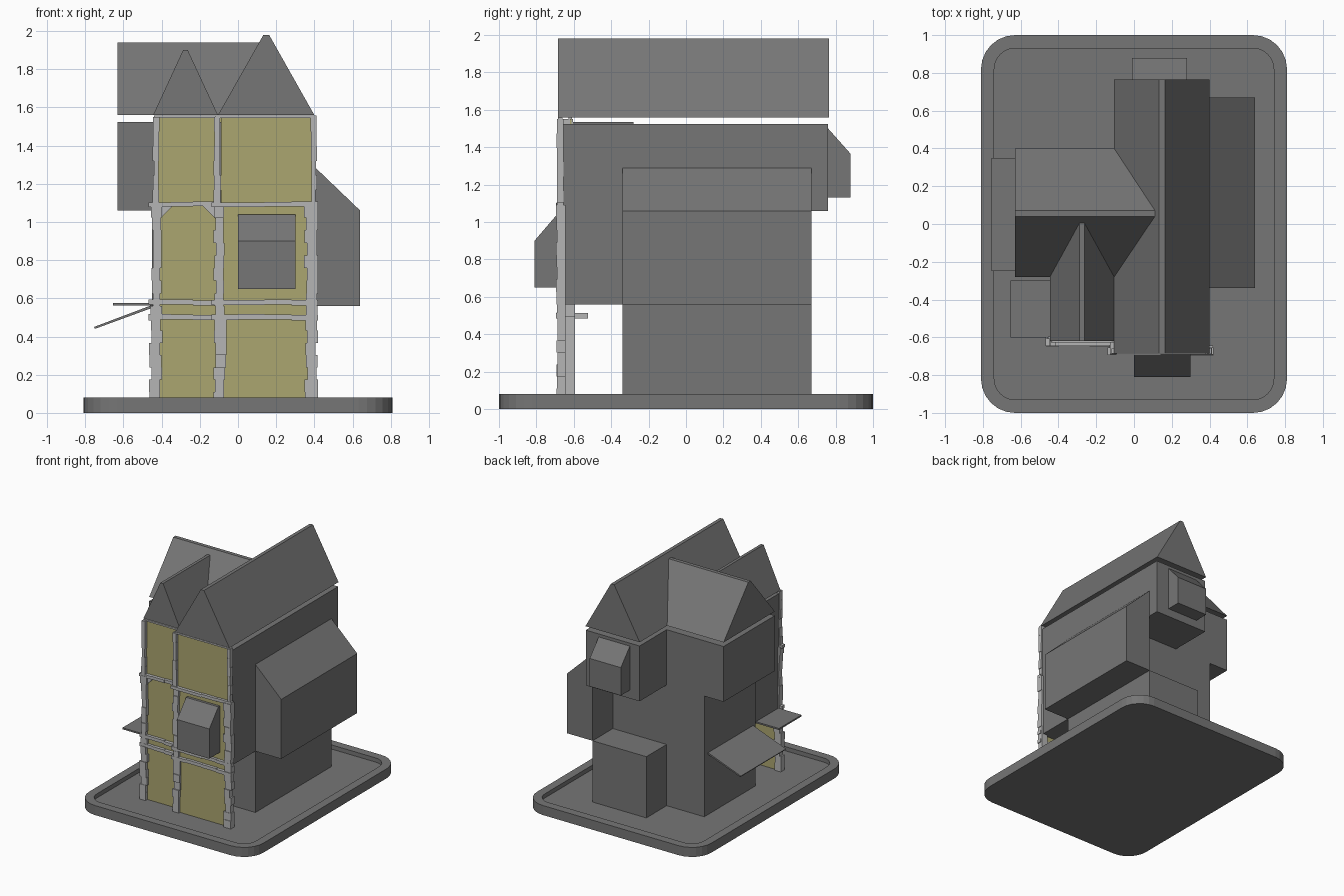
import bpy, bmesh, math, random
from mathutils import Vector

if "Cube" in bpy.data.objects:
    bpy.data.objects.remove(bpy.data.objects["Cube"])

random.seed(4)

def material(name, rgb):
    m = bpy.data.materials.new(name)
    m.diffuse_color = (*rgb, 1)
    m.use_nodes = True
    m.node_tree.nodes["Principled BSDF"].inputs["Base Color"].default_value = m.diffuse_color
    return m

GREY = material("dark grey", (0.18, 0.18, 0.18))
STONE = material("light grey", (0.46, 0.46, 0.46))
PLASTER = material("ochre plaster", (0.41, 0.38, 0.16))

def finish(name, bm, mat):
    bmesh.ops.recalc_face_normals(bm, faces=bm.faces)
    me = bpy.data.meshes.new(name)
    bm.to_mesh(me)
    bm.free()
    me.materials.append(mat)
    ob = bpy.data.objects.new(name, me)
    bpy.context.collection.objects.link(ob)
    return ob

def add_box(bm, x0, x1, y0, y1, z0, z1):
    vs = bmesh.ops.create_cube(bm, size=1)["verts"]
    for v in vs:
        v.co = Vector(((x0 + x1) / 2 + v.co.x * (x1 - x0),
                       (y0 + y1) / 2 + v.co.y * (y1 - y0),
                       (z0 + z1) / 2 + v.co.z * (z1 - z0)))

def box(name, dims, mat=GREY):
    bm = bmesh.new()
    add_box(bm, *dims)
    return finish(name, bm, mat)

def prism(name, pts, axis, a, b, mat=GREY):
    """Extrude a profile (horizontal, z) along x or y from a to b."""
    bm = bmesh.new()
    def co(p, t):
        return (t, p[0], p[1]) if axis == "x" else (p[0], t, p[1])
    rings = [[bm.verts.new(co(p, t)) for p in pts] for t in (a, b)]
    bm.faces.new(rings[0])
    bm.faces.new(rings[1][::-1])
    n = len(pts)
    for i in range(n):
        j = (i + 1) % n
        bm.faces.new((rings[0][i], rings[0][j], rings[1][j], rings[1][i]))
    return finish(name, bm, mat)

# Base tray with rounded corners, rim and sunken floor
def outline(bm, hx, hy, r, z, n=6):
    out = []
    for q, (sx, sy) in enumerate(((1, 1), (-1, 1), (-1, -1), (1, -1))):
        for i in range(n + 1):
            t = math.pi / 2 * (q + i / n)
            out.append(bm.verts.new((sx * (hx - r) + r * math.cos(t),
                                     sy * (hy - r) + r * math.sin(t), z)))
    return out

bm = bmesh.new()
loops = [outline(bm, 0.81, 1.0, 0.18, 0), outline(bm, 0.81, 1.0, 0.18, 0.08),
         outline(bm, 0.74, 0.93, 0.11, 0.08), outline(bm, 0.74, 0.93, 0.11, 0.045)]
bm.faces.new(loops[0][::-1])
bm.faces.new(loops[3])
for lo, hi in zip(loops, loops[1:]):
    for i in range(len(lo)):
        j = (i + 1) % len(lo)
        bm.faces.new((lo[i], lo[j], hi[j], hi[i]))
finish("base_tray", bm, GREY)

# Wall volumes, storey by storey
box("ground_floor_right", (-0.10, 0.40, -0.34, 0.67, 0.045, 0.56))
box("ground_floor_left", (-0.45, -0.10, -0.28, 0.40, 0.045, 0.56))
box("middle_floor_right", (-0.10, 0.40, -0.66, 0.40, 0.56, 1.06))
box("middle_floor_left", (-0.45, -0.10, -0.28, 0.40, 0.56, 1.06))
box("middle_floor_front_wing", (-0.44, -0.10, -0.61, -0.28, 0.56, 1.06))
box("top_floor_right", (-0.10, 0.40, -0.66, 0.76, 1.06, 1.525))
box("top_floor_left", (-0.63, -0.10, -0.28, 0.40, 1.06, 1.525))
box("top_floor_front_wing", (-0.44, -0.10, -0.61, -0.28, 1.06, 1.535))

# Bays with sloping tops
prism("side_bay", [(0.40, 0.56), (0.64, 0.56), (0.64, 1.06), (0.40, 1.29)], "y", -0.34, 0.67)
prism("front_bay", [(-0.66, 0.65), (-0.81, 0.65), (-0.81, 0.90), (-0.69, 1.04), (-0.66, 1.04)],
      "x", 0.0, 0.30)
prism("back_bay", [(0.76, 1.13), (0.88, 1.13), (0.88, 1.365), (0.76, 1.50)], "x", -0.01, 0.28)

# Roofs, with narrow flat ridges
def roof(name, e0, e1, r0, r1, top, axis, a, b):
    prism(name, [(e0, 1.56), (e1, 1.56), (r1, top), (r0, top)], axis, a, b)

roof("main_roof", -0.105, 0.40, 0.133, 0.163, 1.98, "y", -0.685, 0.765)
roof("left_roof", -0.28, 0.40, 0.04, 0.072, 1.94, "x", -0.63, 0.11)
roof("front_wing_roof", -0.445, -0.105, -0.288, -0.263, 1.90, "y", -0.62, 0.01)

# Side balcony slab and sloping awning
box("balcony_slab", (-0.655, -0.40, -0.60, -0.30, 0.562, 0.575))
prism("side_awning", [(-0.755, 0.45), (-0.45, 0.565), (-0.45, 0.55), (-0.75, 0.44)],
      "y", -0.25, 0.35)

# Plaster front panels
box("plaster_right", (-0.09, 0.39, -0.668, -0.661, 0.045, 1.55), PLASTER)
box("plaster_left", (-0.43, -0.09, -0.619, -0.612, 0.045, 1.55), PLASTER)

# Rough stone posts: stacked blocks of uneven width, slimmer higher up
def post(name, edges, y0, y1):
    bm = bmesh.new()
    for (z0, z1, n), (x0, x1) in zip(((0.045, 0.56, 8), (0.56, 1.09, 8), (1.09, 1.55, 6)), edges):
        h = (z1 - z0) / n
        j = 0.008 if z0 < 1 else 0.004
        for i in range(n):
            add_box(bm, x0 + random.uniform(-j, j), x1 + random.uniform(-j, j),
                    y0 + random.uniform(-j, j) * 0.6, y1 + (0.012 if z0 < 1 else 0),
                    z0 + i * h, z0 + (i + 1) * h)
    finish(name, bm, STONE)

post("left_post", [(-0.46, -0.402), (-0.452, -0.402), (-0.445, -0.415)], -0.645, -0.608)
post("middle_post", [(-0.122, -0.068), (-0.122, -0.07), (-0.125, -0.093)], -0.688, -0.605)
post("right_post", [(0.355, 0.412), (0.353, 0.412), (0.383, 0.41)], -0.69, -0.655)

# Horizontal beams made of short uneven lengths
def beam(name, x0, x1, y0, y1, z0, z1, n):
    bm = bmesh.new()
    w = (x1 - x0) / n
    for i in range(n):
        d = random.uniform(-0.003, 0.003)
        add_box(bm, x0 + i * w, x0 + (i + 1) * w, y0 + d, y1, z0 + d, z1 + d)
    finish(name, bm, STONE)

for i, (z0, z1) in enumerate(((0.488, 0.516), (0.565, 0.592), (1.08, 1.105))):
    beam(f"left_beam_{i}", -0.468, -0.12, -0.645, -0.605, z0, z1, 3)
    beam(f"right_beam_{i}", -0.14, 0.42, -0.692, -0.655, z0, z1, 4)
box("left_beam_return", (-0.468, -0.44, -0.64, -0.525, 0.485, 0.513), STONE)

# Top trims
box("left_top_trim", (-0.44, -0.10, -0.628, -0.61, 1.545, 1.558), STONE)
box("right_top_trim", (-0.12, 0.41, -0.685, -0.66, 1.545, 1.558), STONE)

# Corner braces under the upper beam
for name, x, s in (("left_brace", -0.41, 1), ("middle_brace", -0.115, -1)):
    prism(name, [(x, 1.085), (x + s * 0.07, 1.085), (x, 1.015)], "y", -0.635, -0.615, STONE)
